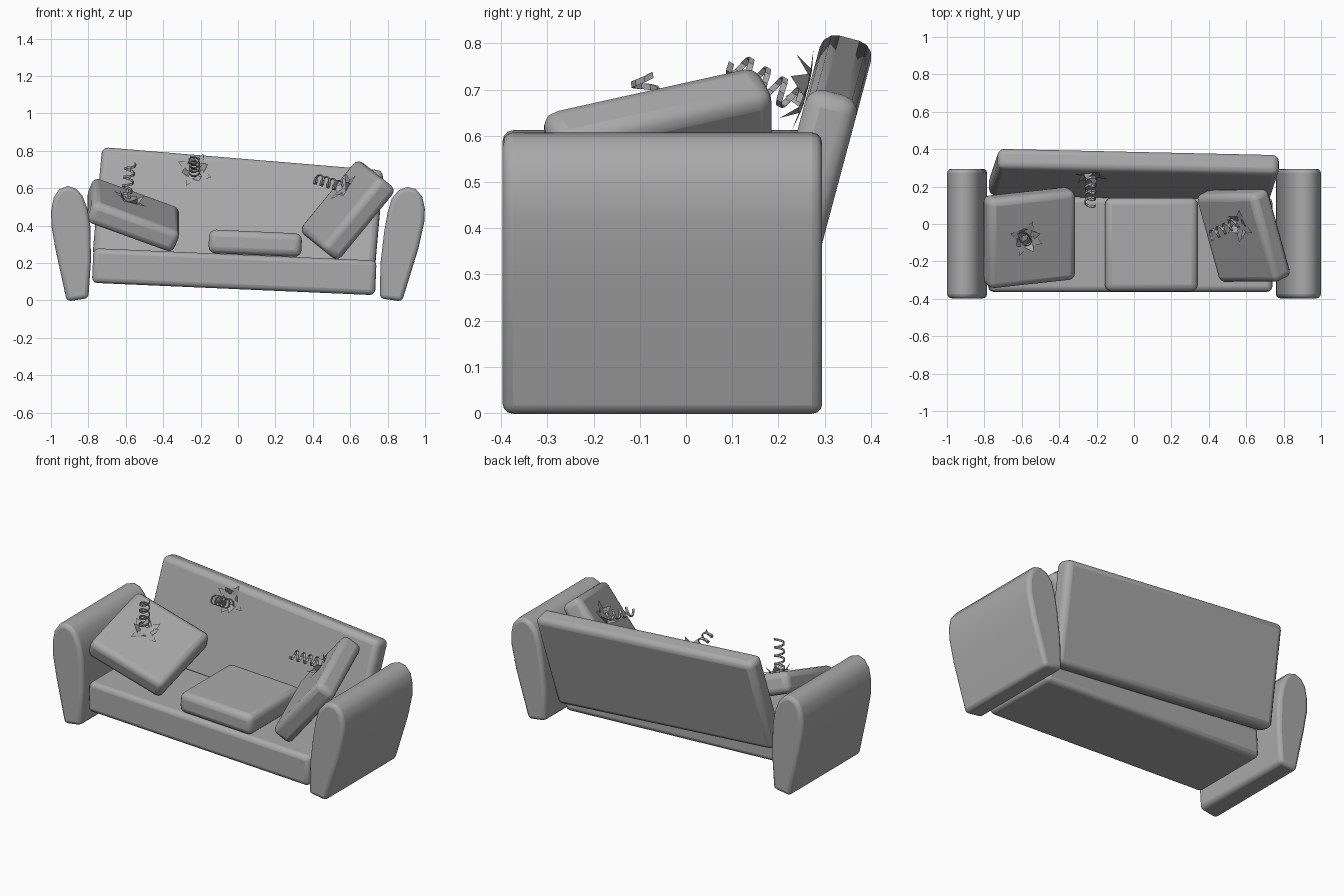
import bpy, bmesh, math
from mathutils import Matrix, Vector

if "Cube" in bpy.data.objects:
    bpy.data.objects.remove(bpy.data.objects["Cube"])

# dark grey upholstery
grey = bpy.data.materials.new("grey_cloth")
grey.diffuse_color = (0.40, 0.40, 0.40, 1)
grey.use_nodes = True
grey.node_tree.nodes["Principled BSDF"].inputs["Base Color"].default_value = grey.diffuse_color


def finish(ob, bevel, seg=3, angle=35):
    bpy.ops.object.select_all(action='DESELECT')
    ob.select_set(True)
    bpy.context.view_layer.objects.active = ob
    m = ob.modifiers.new("Bevel", 'BEVEL')
    m.width, m.segments = bevel, seg
    m.limit_method, m.angle_limit = 'ANGLE', math.radians(angle)
    bpy.ops.object.shade_smooth_by_angle(angle=math.radians(40))


def add(name, bm, matrix=Matrix()):
    bmesh.ops.recalc_face_normals(bm, faces=bm.faces)
    me = bpy.data.meshes.new(name)
    bm.to_mesh(me)
    bm.free()
    me.materials.append(grey)
    ob = bpy.data.objects.new(name, me)
    ob.matrix_world = matrix
    bpy.context.collection.objects.link(ob)
    return ob


def block(name, size, matrix, bevel):
    bm = bmesh.new()
    bmesh.ops.create_cube(bm, size=1)
    bmesh.ops.scale(bm, vec=size, verts=bm.verts)
    finish(add(name, bm, matrix), bevel)


def frame(center, x_axis, y_axis):
    x = Vector(x_axis).normalized()
    z = x.cross(Vector(y_axis)).normalized()
    y = z.cross(x)
    m = Matrix((x, y, z)).transposed().to_4x4()
    m.translation = center
    return m


def arm(name, profile):
    bm = bmesh.new()
    f = bm.faces.new([bm.verts.new((x, -0.397, z)) for x, z in profile])
    ext = bmesh.ops.extrude_face_region(bm, geom=[f])
    bmesh.ops.translate(bm, vec=(0, 0.692, 0),
                        verts=[v for v in ext['geom'] if isinstance(v, bmesh.types.BMVert)])
    finish(add(name, bm), 0.022, 3, 50)


def tear(name, matrix):
    # torn cloth: broad overlapping flaps curling up around a puncture
    bm = bmesh.new()
    step = 2 * math.pi / 8

    def point(r, a, h):
        return bm.verts.new((r * math.cos(a), r * math.sin(a), h))
    for i in range(8):
        r, h, w = (0.10, 0.012, 0.75) if i % 2 else (0.075, 0.045, 0.6)
        a = (i + 0.5) * step
        bm.faces.new((point(0.05, a - w, 0.004), point(r, a, h),
                      point(0.05, a + w, 0.004), point(0.028, a, 0.002)))
    add(name, bm, matrix)


def spring(name, start, end, turns=4, radius=0.027, width=0.013):
    # flat ribbon coil
    a, b = Vector(start), Vector(end)
    axis = b - a
    m = axis.to_track_quat('Z', 'Y').to_matrix().to_4x4()
    m.translation = a
    bm = bmesh.new()
    n, prev = turns * 9, None
    for i in range(n + 1):
        t = i / n
        ang = t * turns * 2 * math.pi
        ring = [bm.verts.new((r * math.cos(ang), r * math.sin(ang), t * axis.length + h))
                for r, h in ((radius, 0), (radius + 0.004, 0), (radius + 0.004, width), (radius, width))]
        if prev:
            for k in range(4):
                bm.faces.new((prev[k], prev[(k + 1) % 4], ring[(k + 1) % 4], ring[k]))
        else:
            bm.faces.new(ring)
        prev = ring
    bm.faces.new(prev)
    add(name, bm, m)


# sagging arms, splayed outward
arm("left_arm", [(-0.915, -0.005), (-0.80, 0.012), (-0.786, 0.22), (-0.79, 0.40), (-0.805, 0.49),
                 (-0.832, 0.56), (-0.865, 0.597), (-0.91, 0.612), (-0.955, 0.595),
                 (-0.985, 0.55), (-0.999, 0.48), (-0.998, 0.40), (-0.975, 0.27)])
arm("right_arm", [(0.877, -0.005), (0.758, 0.012), (0.762, 0.20), (0.782, 0.37), (0.80, 0.47),
                  (0.822, 0.545), (0.86, 0.59), (0.905, 0.607), (0.95, 0.596),
                  (0.985, 0.555), (0.999, 0.49), (0.996, 0.42), (0.965, 0.28)])

# slumped seat and leaning back
block("seat", (1.515, 0.505, 0.185),
      Matrix.Translation((-0.02, -0.11, 0.154)) @ Matrix.Rotation(math.radians(2.5), 4, 'Y'), 0.028)
back = (Matrix.Translation((0.0, 0.261, 0.463)) @ Matrix.Rotation(math.radians(-15), 4, 'X')
        @ Matrix.Rotation(math.radians(4.9), 4, 'Y'))
block("backrest", (1.51, 0.115, 0.60), back, 0.035)

# scattered cushions
left = frame((-0.56, -0.073, 0.457), (0.46, 0.05, -0.167), (0, 0.47, 0.14))
right = frame((0.586, -0.062, 0.483), (0.634, 0.005, 0.773), (-0.13, 0.46, 0.10))
middle = frame((0.092, -0.11, 0.306), (1, 0, -0.045), (0, 1, 0))
for name, m in (("left_cushion", left), ("right_cushion", right), ("middle_cushion", middle)):
    block(name, (0.497, 0.50, 0.126), m, 0.036)

# torn holes and popped springs
tear("left_tear", left @ Matrix.Translation((-0.045, 0.02, 0.062)))
tear("right_tear", right @ Matrix.Translation((0.08, 0.08, 0.062)))
tear("back_tear", back @ Matrix.Translation((-0.25, -0.057, 0.205)) @ Matrix.Rotation(math.pi / 2, 4, 'X'))
spring("left_spring", (-0.60, -0.06, 0.54), (-0.575, -0.09, 0.725))
spring("right_spring", (0.55, 0.01, 0.61), (0.415, -0.06, 0.65))
spring("back_spring", (-0.23, 0.25, 0.67), (-0.235, 0.105, 0.755))
